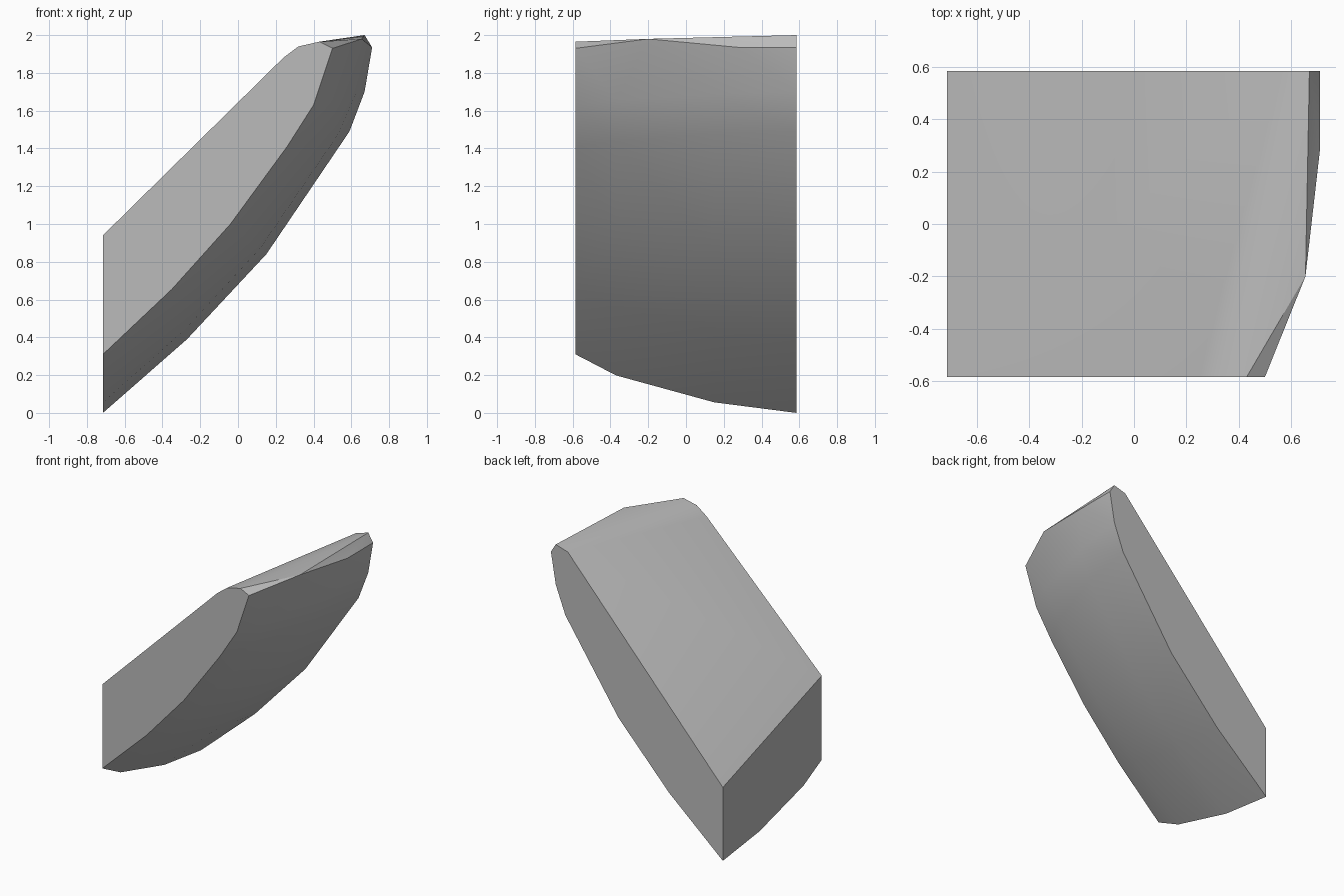
import bpy, bmesh, math

# Remove the default cube
cube = bpy.data.objects.get("Cube")
if cube:
    bpy.data.objects.remove(cube)

HALF = 0.585

# End outlines (x, z): flat upper side with rounded tip
top_front = [(-0.715, 0.94), (0.24, 1.88), (0.32, 1.94), (0.43, 1.965)]
top_back = [(-0.715, 0.55), (0.57, 1.97), (0.67, 2.0)]

# Matching points along the bulging underside, tip to foot
belly_front = [(0.50, 1.93), (0.40, 1.63), (0.26, 1.41),
               (-0.04, 1.0), (-0.35, 0.655), (-0.715, 0.31)]
belly_back = [(0.71, 1.935), (0.67, 1.70), (0.59, 1.49),
              (0.15, 0.84), (-0.27, 0.39), (-0.715, 0.0)]

# Depth of each cross-section and how far the belly has bulged there
stations = [(-HALF, 0.0), (-0.37, 0.36), (0.15, 0.82), (HALF, 1.0)]

points = [(x, -HALF, z) for x, z in top_front]
points += [(x, HALF, z) for x, z in top_back]
for y, bulge in stations:
    for (ax, az), (bx, bz) in zip(belly_front, belly_back):
        points.append((ax + (bx - ax) * bulge, y, az + (bz - az) * bulge))
# Corners of the bevelled tip
points += [(0.655, -0.2, 1.98), (0.71, 0.28, 1.935)]

# Skin the sections into one closed convex block
bm = bmesh.new()
for p in points:
    bm.verts.new(p)
hull = bmesh.ops.convex_hull(bm, input=bm.verts)
spare = {v for v in hull["geom_interior"] + hull["geom_unused"]
         if isinstance(v, bmesh.types.BMVert)}
bmesh.ops.delete(bm, geom=list(spare), context='VERTS')
bmesh.ops.dissolve_limit(bm, angle_limit=math.radians(0.5),
                         verts=bm.verts, edges=bm.edges)
bmesh.ops.recalc_face_normals(bm, faces=bm.faces)
mesh = bpy.data.meshes.new("curved_block")
bm.to_mesh(mesh)
bm.free()
block = bpy.data.objects.new("curved_block", mesh)
bpy.context.collection.objects.link(block)

# Plain grey material
grey = bpy.data.materials.new("light_grey")
grey.use_nodes = True
colour = (0.5, 0.5, 0.5, 1)
grey.diffuse_color = colour
grey.node_tree.nodes["Principled BSDF"].inputs["Base Color"].default_value = colour
mesh.materials.append(grey)

# Smooth belly with crisp outer edges
bpy.ops.object.select_all(action='DESELECT')
block.select_set(True)
bpy.context.view_layer.objects.active = block
bpy.ops.object.shade_smooth_by_angle(angle=math.radians(30))
